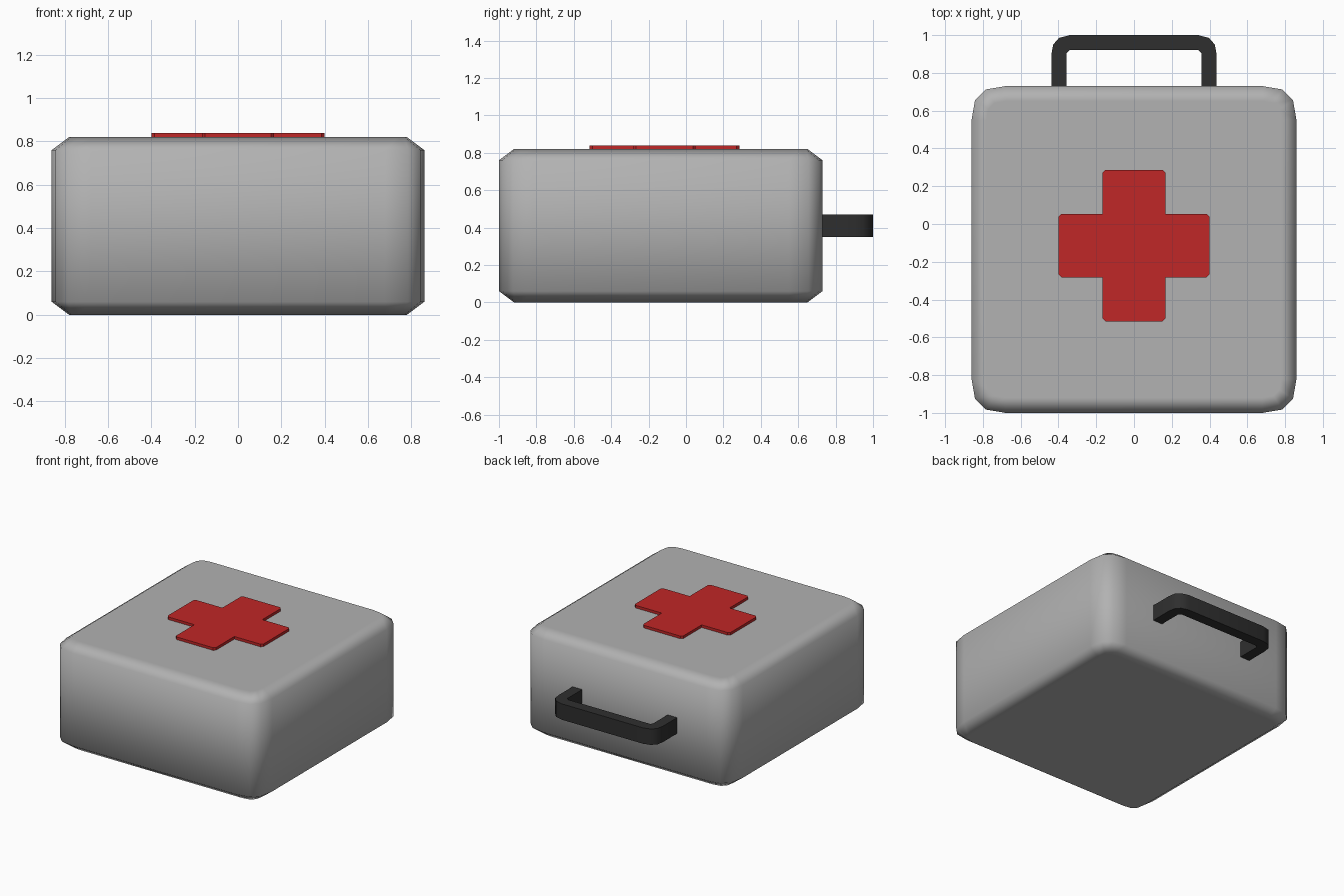
import bpy, bmesh, math

if "Cube" in bpy.data.objects:
    bpy.data.objects.remove(bpy.data.objects["Cube"])


def material(name, rgb):
    m = bpy.data.materials.new(name)
    m.diffuse_color = (*rgb, 1)
    m.use_nodes = True
    m.node_tree.nodes["Principled BSDF"].inputs["Base Color"].default_value = m.diffuse_color
    return m


GREY = material("case grey", (0.445, 0.445, 0.445))
RED = material("cross red", (0.53, 0.02, 0.02))
BLACK = material("handle black", (0.028, 0.028, 0.028))


def loft(name, rings, mat):
    """Join equal-length rings of points with quads and cap both ends."""
    bm = bmesh.new()
    vs = [[bm.verts.new(p) for p in ring] for ring in rings]
    n = len(rings[0])
    for a, b in zip(vs, vs[1:]):
        for i in range(n):
            j = (i + 1) % n
            bm.faces.new((a[i], a[j], b[j], b[i]))
    bm.faces.new(vs[0][::-1])
    bm.faces.new(vs[-1])
    bmesh.ops.recalc_face_normals(bm, faces=bm.faces[:])
    for f in bm.faces:
        f.smooth = True
    me = bpy.data.meshes.new(name)
    bm.to_mesh(me)
    bm.free()
    me.materials.append(mat)
    ob = bpy.data.objects.new(name, me)
    bpy.context.collection.objects.link(ob)
    return ob


def prism(name, outline, z0, z1, mat):
    ob = loft(name, [[(x, y, z) for x, y in outline] for z in (z0, z1)], mat)
    ob.data.set_sharp_from_angle(angle=math.radians(40))
    return ob


# Case: rounded square with chamfered top and bottom rims
def case_ring(z, inset):
    hx, hy, cy = 0.86 - inset, 0.865 - inset, -0.135
    k = 1 - inset / 0.18
    corner = [(0, 0.18), (0.018, 0.075), (0.075, 0.018), (0.18, 0)]
    pts = []
    for sx, sy in ((1, 1), (-1, 1), (-1, -1), (1, -1)):
        c = corner if sx * sy > 0 else corner[::-1]
        pts += [(sx * (hx - k * a), cy + sy * (hy - k * b), z) for a, b in c]
    return pts


case = loft("case", [case_ring(0, 0.08), case_ring(0.06, 0),
                     case_ring(0.76, 0), case_ring(0.82, 0.08)], GREY)
# Keep the lid and base evenly flat while the rims stay soft
case.data.normals_split_custom_set_from_vertices(
    [(0, 0, 1) if v.co.z > 0.8 else (0, 0, -1) if v.co.z < 0.01 else (0, 0, 0)
     for v in case.data.vertices])

# Cross plate: one arm rotated four times, with clipped outer corners
L, W, C = 0.40, 0.167, 0.015
arm = [(L, -W + C), (L, W - C), (L - C, W), (W, W)]
arm = [(L - C, -W)] + arm
cross = []
for q in range(4):
    c, s = (1, 0, -1, 0)[q], (0, 1, 0, -1)[q]
    cross += [(c * x - s * y, s * x + c * y - 0.115) for x, y in arm]
prism("cross", cross, 0.815, 0.84, RED)

# Carry handle: half outline mirrored, outer edge then inner edge
outer = [(0.437, 0.72), (0.437, 0.90), (0.428, 0.95), (0.397, 0.985), (0.34, 1.0)]
inner = [(0.357, 0.72), (0.357, 0.905), (0.342, 0.92)]
mirror = lambda pts: [(-x, y) for x, y in reversed(pts)]
prism("handle", outer + mirror(outer) + [(-x, y) for x, y in inner] + inner[::-1],
      0.35, 0.47, BLACK)
